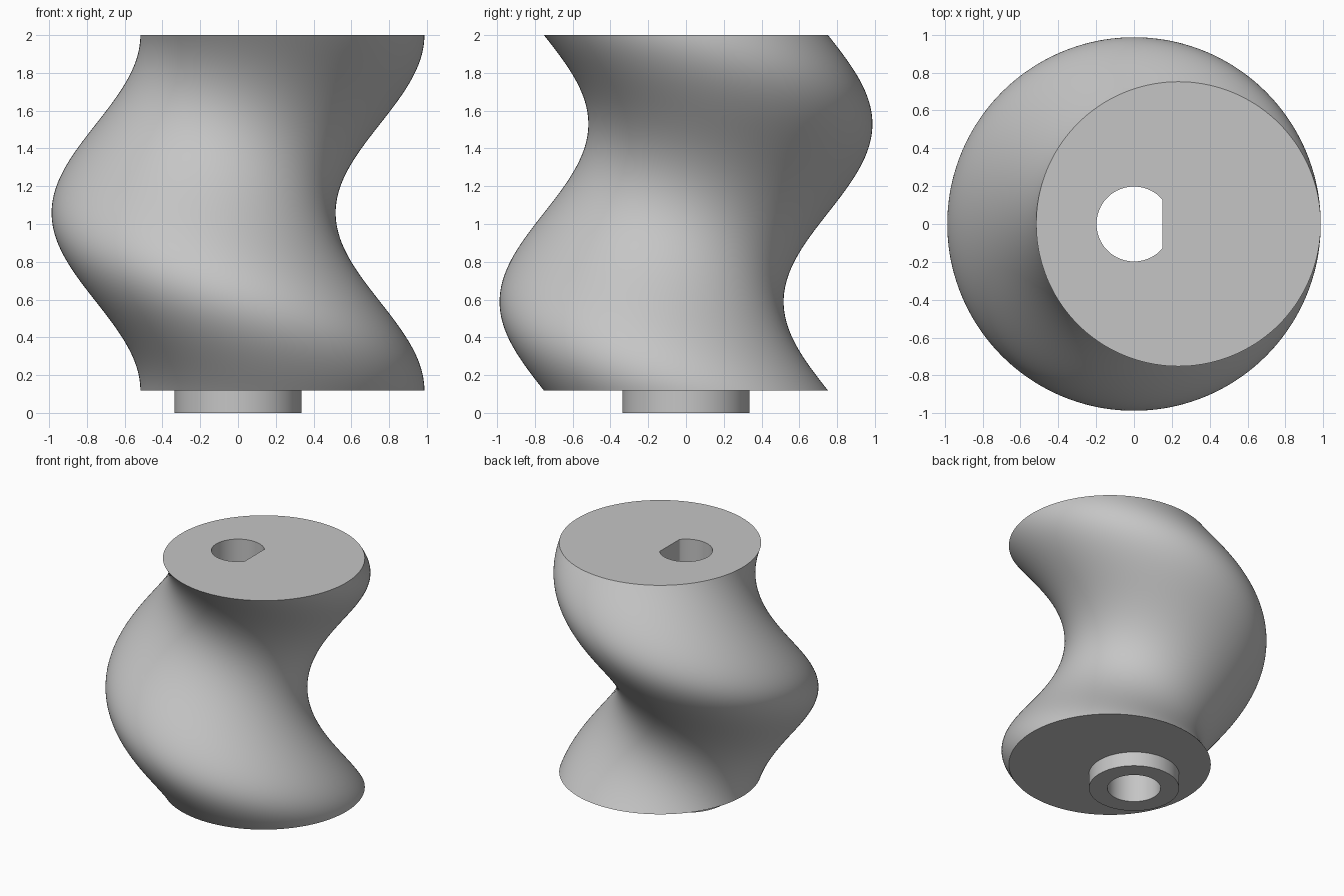
import bpy, bmesh, math

cube = bpy.data.objects.get("Cube")
if cube:
    bpy.data.objects.remove(cube, do_unlink=True)

GREY = (0.56, 0.56, 0.56, 1)
mat = bpy.data.materials.new("plain grey")
mat.use_nodes = True
mat.diffuse_color = GREY
mat.node_tree.nodes["Principled BSDF"].inputs["Base Color"].default_value = GREY

SEGMENTS, LAYERS = 144, 96
RADIUS, OFFSET = 0.752, 0.235
BASE, TOP = 0.118, 2.0
BORE, FLAT_X, FLAT_START = 0.198, 0.15, 1.0
BOSS = 0.336


def ring(radius, z, cx=0, cy=0, flat=None):
    """Horizontal circle of points, optionally cut straight at x = flat."""
    points = []
    for i in range(SEGMENTS):
        a = math.tau * i / SEGMENTS
        x, y = cx + radius * math.cos(a), cy + radius * math.sin(a)
        points.append((x if flat is None else min(x, flat), y, z))
    return points


def loft(name, rings, closed):
    """Skin a stack of rings into one smooth-shaded object."""
    bm = bmesh.new()
    loops = [[bm.verts.new(p) for p in r] for r in rings]
    pairs = list(zip(loops, loops[1:]))
    if closed:
        pairs.append((loops[-1], loops[0]))
    for lower, upper in pairs:
        for i in range(SEGMENTS):
            j = (i + 1) % SEGMENTS
            bm.faces.new((lower[i], lower[j], upper[j], upper[i]))
    bmesh.ops.remove_doubles(bm, verts=bm.verts, dist=0.00001)
    bmesh.ops.recalc_face_normals(bm, faces=bm.faces)
    mesh = bpy.data.meshes.new(name)
    bm.to_mesh(mesh)
    bm.free()
    mesh.materials.append(mat)
    obj = bpy.data.objects.new(name, mesh)
    bpy.context.collection.objects.link(obj)
    bpy.ops.object.select_all(action='DESELECT')
    obj.select_set(True)
    bpy.context.view_layer.objects.active = obj
    bpy.ops.object.shade_smooth_by_angle(angle=math.radians(35))


# Helical body: an off-centre disc swept through one full turn
body = []
for k in range(LAYERS + 1):
    t = k / LAYERS
    turn = -math.tau * t
    body.append(ring(RADIUS, BASE + (TOP - BASE) * t,
                     OFFSET * math.cos(turn), OFFSET * math.sin(turn)))

# Shaft bore: flat-sided above, round below
bore = [ring(BORE, TOP, flat=FLAT_X), ring(BORE, FLAT_START, flat=FLAT_X),
        ring(BORE, FLAT_START), ring(BORE, BASE)]
loft("helical_body", body + bore, closed=True)

# Short boss under the body
loft("base_boss", [ring(BOSS, BASE), ring(BOSS, 0), ring(BORE, 0), ring(BORE, BASE)],
     closed=True)
